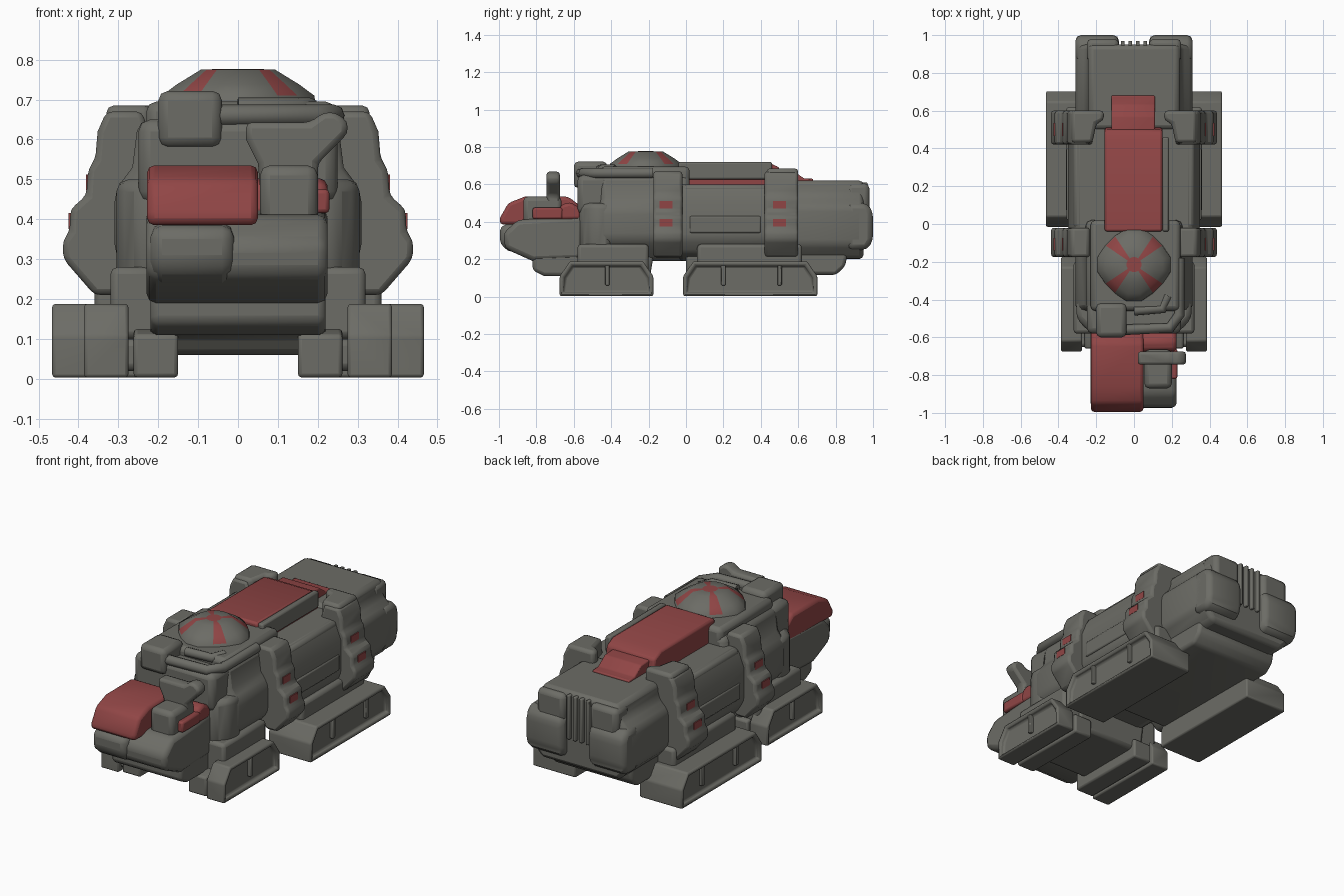
import bpy
import bmesh
from math import cos, sin, pi
from mathutils import Vector

default_cube = bpy.data.objects.get("Cube")
if default_cube:
    bpy.data.objects.remove(default_cube)


def make_material(name, colour):
    material = bpy.data.materials.new(name)
    material.use_nodes = True
    material.diffuse_color = (*colour, 1)
    shader = material.node_tree.nodes["Principled BSDF"]
    shader.inputs["Base Color"].default_value = (*colour, 1)
    shader.inputs["Roughness"].default_value = .8
    return material


GREY = make_material("warm grey armour", (.15, .15, .132))
RED = make_material("dull red paint", (.28, .06, .06))


def finish(name, mesh_builder, materials, bevel=0, mirror=False):
    """Turn a bmesh into a bevelled, softly shaded object."""
    mesh = bpy.data.meshes.new(name)
    bmesh.ops.recalc_face_normals(mesh_builder, faces=mesh_builder.faces)
    mesh_builder.to_mesh(mesh)
    mesh_builder.free()
    for material in materials:
        mesh.materials.append(material)
    part = bpy.data.objects.new(name, mesh)
    bpy.context.collection.objects.link(part)
    if bevel:
        modifier = part.modifiers.new("rounded edges", "BEVEL")
        modifier.width = bevel
        modifier.segments = 2
        modifier.limit_method = "ANGLE"
    if mirror:
        part.modifiers.new("other side", "MIRROR")
    bpy.ops.object.select_all(action="DESELECT")
    part.select_set(True)
    bpy.context.view_layer.objects.active = part
    bpy.ops.object.shade_smooth_by_angle(angle=pi / 4)


def prism(name, outline, axis, start, end, material=GREY, bevel=.018,
          mirror=False, rim=0):
    """Extrude an outline along an axis; a rim leaves a recessed end face."""
    place = {"x": lambda p, d: (d, p[0], p[1]),
             "y": lambda p, d: (p[0], d, p[1]),
             "z": lambda p, d: (p[0], p[1], d)}[axis]
    builder = bmesh.new()
    near = [builder.verts.new(place(p, start)) for p in outline]
    far = [builder.verts.new(place(p, end)) for p in outline]
    builder.faces.new(near)
    outer = builder.faces.new(far)
    for i in range(len(outline)):
        j = (i + 1) % len(outline)
        builder.faces.new((near[i], near[j], far[j], far[i]))
    if rim:
        bmesh.ops.recalc_face_normals(builder, faces=builder.faces)
        bmesh.ops.inset_region(builder, faces=[outer], thickness=rim)
        bmesh.ops.inset_region(builder, faces=[outer], thickness=rim / 3)
        direction = Vector(place((0, 0), 1))
        bmesh.ops.translate(builder, verts=outer.verts, vec=direction * -rim)
    finish(name, builder, [material], bevel, mirror)


def box(name, x, y, z, material=GREY, bevel=.018, mirror=False):
    outline = [(y[0], z[0]), (y[1], z[0]), (y[1], z[1]), (y[0], z[1])]
    prism(name, outline, "x", x[0], x[1], material, bevel, mirror)


def both_sides(half):
    return half + [(-x, z) for x, z in reversed(half)]


def pipe(name, points, radius):
    curve = bpy.data.curves.new(name, "CURVE")
    curve.dimensions = "3D"
    curve.bevel_depth = radius
    curve.bevel_resolution = 2
    curve.use_fill_caps = True
    spline = curve.splines.new("POLY")
    spline.points.add(len(points) - 1)
    for point, position in zip(spline.points, points):
        point.co = (*position, 1)
    curve.materials.append(GREY)
    part = bpy.data.objects.new(name, curve)
    bpy.context.collection.objects.link(part)


# Hull sections, front to back
prism("front_hull", both_sides([(.2, .19), (.26, .25), (.31, .31), (.31, .47),
      (.265, .53), (.25, .65)]), "y", -.46, .02, bevel=.03)
prism("front_cheeks", [(-.24, -.57), (.24, -.57), (.305, -.5), (.305, -.4),
      (-.305, -.4), (-.305, -.5)], "z", .23, .5, bevel=.03)
box("front_brow", (-.25, .25), (-.58, -.4), (.44, .65), bevel=.03)
prism("middle_hull", both_sides([(.2, .19), (.3, .23), (.35, .31), (.35, .5),
      (.31, .6)]), "y", -.04, .6, bevel=.025)
prism("rear_hull", both_sides([(.24, .2), (.31, .28), (.31, .48),
      (.25, .54), (.24, .62)]), "y", .5, .95, bevel=.025)
prism("rear_pod", [(.86, .25), (.97, .25), (1, .3), (1, .45), (.97, .5),
      (.86, .5)], "x", .08, .31, bevel=.03, mirror=True)
box("rear_upper_pod", (.08, .25), (.86, .98), (.44, .605), bevel=.025,
    mirror=True)
for i in range(4):
    x = -.06 + i * .04
    box("rear_fin", (x - .01, x + .01), (.9, .97), (.36, .61), bevel=.006)

# Undersides
prism("front_belly", [(-.82, .26), (-.82, .14), (-.76, .11), (-.64, .11),
      (-.6, .06), (-.2, .06), (-.17, .24)], "x", -.22, .22)
prism("rear_belly", [(0, .24), (0, .12), (.8, .115), (.85, .16), (.87, .26)],
      "x", -.26, .26)

# Running gear: each unit is a chamfered block with a recessed outer face


def track(name, back, front, inner, outer, height=.188, rim=.024):
    outline = [(front, .003), (back, .003), (back, .11), (back - .055, height),
               (front + .055, height), (front, .11)]
    prism(name, outline, "x", inner, outer, bevel=.01, mirror=True, rim=rim)


track("front_track", -.175, -.675, .275, .386)
track("front_inner_track", -.175, -.66, .15, .262, .125, rim=0)
track("rear_track", .702, -.015, .2, .466)
box("front_track_joint", (.2, .3), (-.65, -.2), (.02, .1), mirror=True)
box("front_axle_block", (.2, .32), (-.58, -.2), (.1, .28), mirror=True)
box("rear_axle_block", (.2, .36), (.06, .62), (.12, .28), mirror=True)
for y, x in ((-.42, .382), (.2, .462), (.5, .462)):
    box("track_strut", (x - .04, x), (y - .012, y + .012), (.06, .17),
        bevel=.005, mirror=True)

# Armour ribs wrapping the hull, with painted marks
rib_outline = [(.22, .6), (.22, .28), (.3, .21), (.36, .21), (.438, .3),
               (.44, .345), (.422, .37), (.42, .425), (.38, .46), (.376, .525),
               (.358, .55), (.352, .62), (.33, .67), (.24, .67)]
for place, start, end in (("front", -.175, -.02), ("rear", .42, .6)):
    prism(place + "_rib", rib_outline, "y", start, end, mirror=True)
    middle = (start + end) / 2 - .01
    for x, z in ((.377, .492), (.421, .395)):
        box(place + "_rib_mark", (x - .005, x + .004),
            (middle - .034, middle + .034), (z - .02, z + .02), RED,
            bevel=0, mirror=True)
prism("rear_rib_arm", [(.16, .6), (.16, .55), (.2, .53), (.22, .43),
      (.33, .43), (.33, .6)], "z", .58, .685, mirror=True)
box("side_panel", (.33, .357), (.02, .4), (.34, .43), bevel=.008, mirror=True)
box("hull_ledge", (.27, .32), (-.02, .45), (.53, .598), mirror=True)

# Painted dorsal housing and its side rail
prism("dorsal_housing", [(-.04, .58), (-.04, .718), (.44, .718), (.5, .69),
      (.515, .58)], "x", -.155, .15, RED, bevel=.012)
prism("dorsal_tail", [(.4, .58), (.4, .685), (.57, .675), (.63, .632),
      (.68, .63), (.68, .58)], "x", -.12, .11, RED, bevel=.006)
box("dorsal_rail", (.15, .185), (-.04, .46), (.627, .72), bevel=.01)

# Upper deck and faceted dome with painted spokes
box("upper_deck", (-.23, .245), (-.46, .02), (.58, .695), bevel=.025)
box("deck_box", (-.2, -.04), (-.6, -.42), (.58, .722), bevel=.025)
pipe("deck_pipe", [(.24, -.18, .66), (.24, -.48, .66), (.19, -.55, .66),
     (-.05, -.56, .66)], .028)
pipe("deck_inner_pipe", [(.18, -.38, .68), (.15, -.45, .68),
     (.0, -.46, .68)], .025)

SIDES = 16
dome = bmesh.new()
rings = []
for radius, z, lobe in ((.195, .67, .05), (.187, .71, .06), (.15, .738, .06),
                        (.095, .775, 0), (.04, .777, 0)):
    ring = []
    for i in range(SIDES):
        angle = (i - .5) * 2 * pi / SIDES
        reach = radius * (1 + lobe * cos(4 * angle))
        ring.append(dome.verts.new((reach * cos(angle),
                                    -.215 + reach * sin(angle), z)))
    rings.append(ring)
for level, (low, high) in enumerate(zip(rings, rings[1:])):
    for i in range(SIDES):
        j = (i + 1) % SIDES
        face = dome.faces.new((low[i], low[j], high[j], high[i]))
        face.material_index = int(level > 0 and i % 4 == 2)
dome.faces.new(rings[-1]).material_index = 1
finish("dome", dome, [GREY, RED])

# Head: grey jaw, painted cowl on one half, sensor mast on the other
prism("head_jaw", [(-.55, .2), (-.82, .19), (-.92, .235), (-.97, .26),
      (-.975, .34), (-.9, .41), (-.55, .43)], "x", -.23, .225, bevel=.025)
prism("jaw_bulge", [(-.85, .22), (-.95, .245), (-.995, .28), (-.995, .38),
      (-.85, .4)], "x", -.22, -.01, bevel=.03)
prism("red_cowl", [(-.56, .385), (-.995, .385), (-.995, .42), (-.95, .5),
      (-.86, .535), (-.63, .535), (-.56, .48)], "x", -.228, .05, RED)
prism("red_collar", [(-.56, .41), (-.69, .41), (-.67, .49), (-.62, .505),
      (-.56, .47)], "x", .03, .224, RED)
box("cheek_mark", (.19, .229), (-.82, -.66), (.415, .475), RED, bevel=.01)
box("mast_base", (.055, .2), (-.87, -.665), (.38, .535), bevel=.025)
prism("sensor_mast", [(.06, .42), (.2, .42), (.2, .54), (.275, .615),
      (.275, .645), (.245, .668), (.215, .668), (.18, .643), (.02, .643),
      (.02, .6), (.05, .54)], "y", -.745, -.675)
box("neck", (-.22, .22), (-.62, -.5), (.2, .47), bevel=.025)
